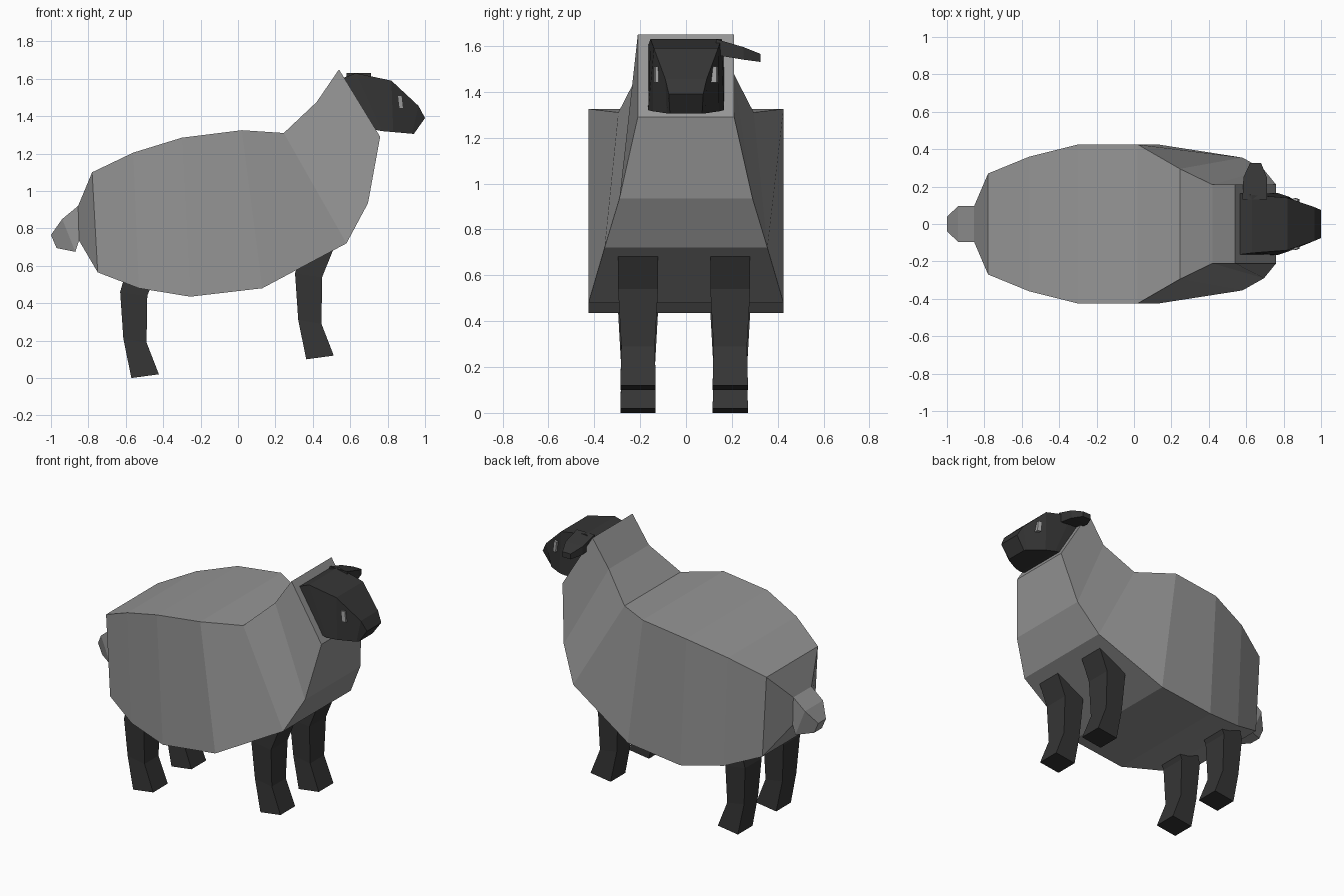
import bpy
import bmesh

old = bpy.data.objects.get("Cube")
if old:
    bpy.data.objects.remove(old, do_unlink=True)


def material(name, value):
    mat = bpy.data.materials.new(name)
    mat.use_nodes = True
    color = (value, value, value, 1)
    mat.diffuse_color = color
    mat.node_tree.nodes["Principled BSDF"].inputs["Base Color"].default_value = color
    return mat


wool = material("grey wool", 0.3)
skin = material("dark skin", 0.036)
eye_grey = material("eye grey", 0.36)


def loft(name, rings, mat):
    """Flat-faced skin through rings of points, closed at both ends."""
    bm = bmesh.new()
    loops = [[bm.verts.new(p) for p in ring] for ring in rings]
    for a, b in zip(loops, loops[1:]):
        n = len(a)
        for i in range(n):
            j = (i + 1) % n
            bm.faces.new((a[i], a[j], b[j], b[i]))
    bm.faces.new(loops[0])
    bm.faces.new(loops[-1])
    bmesh.ops.recalc_face_normals(bm, faces=bm.faces)
    mesh = bpy.data.meshes.new(name)
    bm.to_mesh(mesh)
    bm.free()
    mesh.materials.append(mat)
    obj = bpy.data.objects.new(name, mesh)
    bpy.context.collection.objects.link(obj)
    return obj


def section(top, bottom):
    """Four-point ring from (x, z, half width) at the top and the bottom."""
    (xt, zt, wt), (xb, zb, wb) = top, bottom
    return [(xt, -wt, zt), (xt, wt, zt), (xb, wb, zb), (xb, -wb, zb)]


# Woolly body, from the tail tip to the collar
body = [
    ((-1.0, .765, .04), (-.97, .695, .04)),
    ((-.94, .85, .095), (-.87, .675, .095)),
    ((-.855, .92, .095), (-.85, .735, .095)),
    ((-.78, 1.10, .27), (-.75, .565, .27)),
    ((-.56, 1.205, .36), (-.53, .48, .36)),
    ((-.30, 1.285, .425), (-.255, .435, .425)),
    ((.02, 1.325, .425), (.13, .48, .425)),
    ((.245, 1.31, .295), (.58, .72, .355)),
    ((.42, 1.475, .21), (.695, .935, .29)),
    ((.54, 1.65, .21), (.76, 1.29, .21)),
]
loft("woolly_body", [section(t, b) for t, b in body], wool)

# Head, from the collar to the nose
head = [
    ((.55, 1.60, .165), (.72, 1.33, .165)),
    ((.63, 1.63, .155), (.77, 1.32, .165)),
    ((.82, 1.59, .14), (.83, 1.315, .145)),
    ((.965, 1.455, .09), (.93, 1.306, .085)),
    ((1.0, 1.39, .075), (.94, 1.305, .07)),
]
loft("head", [section(t, b) for t, b in head], skin)

# Single ear on the left side: (y, x back, x front, z low, z high)
ear = [
    (.13, .58, .71, 1.56, 1.63),
    (.25, .585, .71, 1.54, 1.595),
    (.325, .62, .68, 1.53, 1.565),
]
loft("left_ear", [[(xb, y, zl), (xf, y, zl), (xf, y, zh), (xb, y, zh)]
                  for y, xb, xf, zl, zh in ear], skin)

# Eyes: thin upright plates on the cheeks
for side, label in ((1, "left"), (-1, "right")):
    rings = []
    for x, z in ((.866, 1.51), (.874, 1.44)):
        rings.append([(x - .013, side * .12, z), (x + .011, side * .11, z),
                      (x + .011, side * .133, z), (x - .013, side * .14, z)])
    loft(label + "_eye", rings, eye_grey)

# Legs: (x back, z back, x front, z front, half width)
leg = [
    (.35, .72, .515, .70, .087),
    (.305, .56, .45, .54, .087),
    (.322, .31, .446, .29, .073),
    (.365, .10, .512, .12, .077),
]
for end, dx, dz in (("front", 0, 0), ("back", -.935, -.1)):
    for side, label in ((1, "left"), (-1, "right")):
        yc = side * .201 - .008
        rings = [[(xb + dx, yc - w, zb + dz), (xf + dx, yc - w, zf + dz),
                  (xf + dx, yc + w, zf + dz), (xb + dx, yc + w, zb + dz)]
                 for xb, zb, xf, zf, w in leg]
        loft(f"{end}_{label}_leg", rings, skin)
